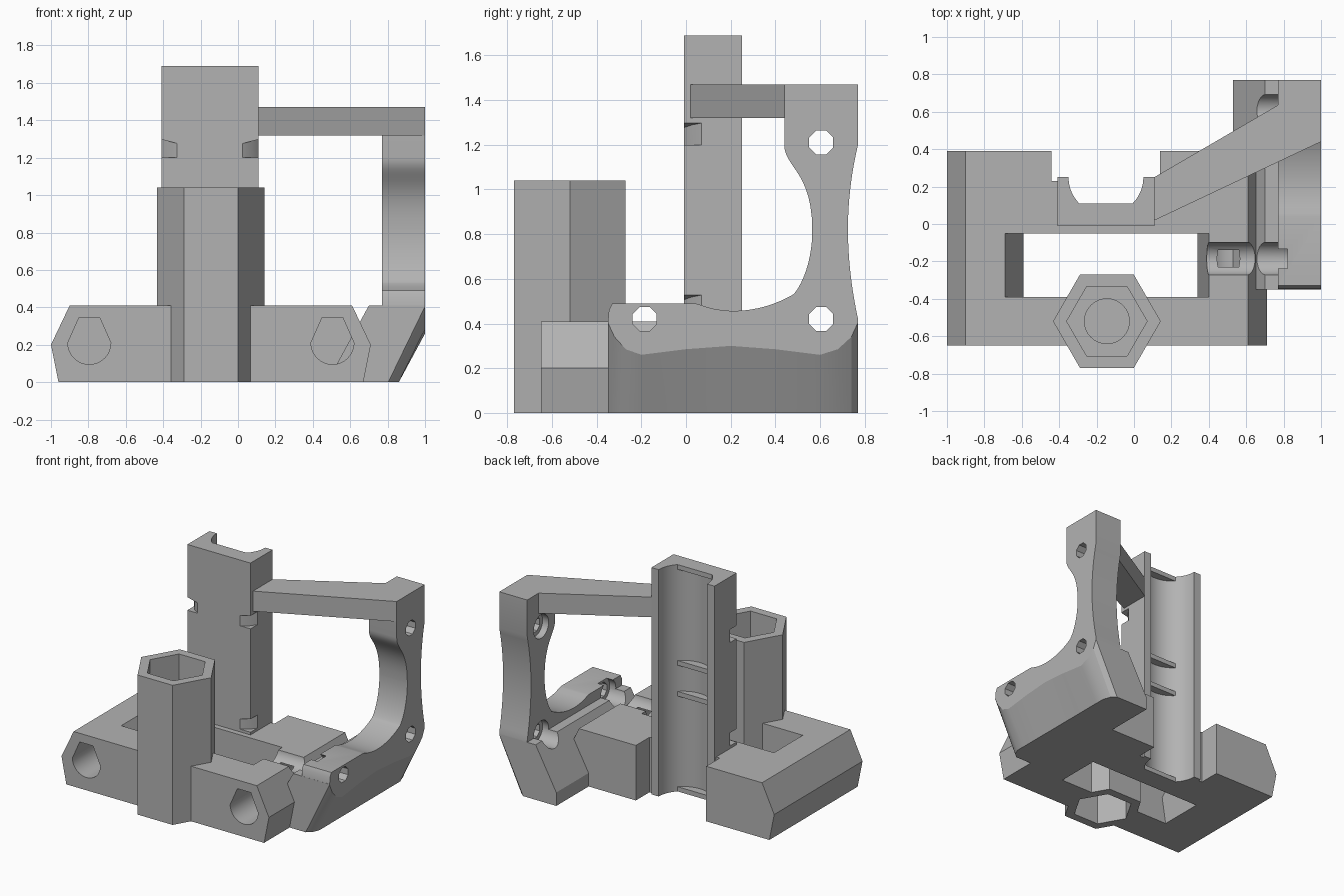
import bpy, bmesh, math
from mathutils import Vector
from mathutils.geometry import interpolate_bezier

cube = bpy.data.objects.get("Cube")
if cube:
    bpy.data.objects.remove(cube, do_unlink=True)

grey = bpy.data.materials.new("plain_grey")
grey.use_nodes = True
grey.diffuse_color = (0.45, 0.45, 0.45, 1)
grey.node_tree.nodes["Principled BSDF"].inputs["Base Color"].default_value = (0.45, 0.45, 0.45, 1)


def loft(name, rings):
    """Closed solid through a list of equal-length rings of 3D points."""
    bm = bmesh.new()
    loops = [[bm.verts.new(p) for p in ring] for ring in rings]
    n = len(loops[0])
    for a, b in zip(loops, loops[1:]):
        for i in range(n):
            j = (i + 1) % n
            bm.faces.new((a[i], a[j], b[j], b[i]))
    bm.faces.new(loops[0])
    bm.faces.new(loops[-1])
    bmesh.ops.recalc_face_normals(bm, faces=bm.faces)
    mesh = bpy.data.meshes.new(name)
    bm.to_mesh(mesh)
    bm.free()
    mesh.materials.append(grey)
    obj = bpy.data.objects.new(name, mesh)
    bpy.context.collection.objects.link(obj)
    return obj


def prism(name, pts, axis, lo, hi):
    """Extrude a 2D outline along one axis."""
    place = {"x": lambda p, t: (t, p[0], p[1]),
             "y": lambda p, t: (p[0], t, p[1]),
             "z": lambda p, t: (p[0], p[1], t)}[axis]
    return loft(name, [[place(p, t) for p in pts] for t in (lo, hi)])


def box(name, x, y, z):
    return prism(name, [(x[0], y[0]), (x[1], y[0]), (x[1], y[1]), (x[0], y[1])], "z", *z)


def ngon(c, r, n, turn=0.0):
    return [(c[0] + r * math.cos(turn + math.tau * i / n),
             c[1] + r * math.sin(turn + math.tau * i / n)) for i in range(n)]


def bezier(a, b, c, d, n=14):
    pts = interpolate_bezier(*[Vector((*p, 0)) for p in (a, b, c, d)], n)
    return [(p.x, p.y) for p in pts]


def cut(cutter, *targets):
    """Subtract a solid from parts, then discard it."""
    cutter.hide_render = True
    for obj in targets:
        mod = obj.modifiers.new("cut", "BOOLEAN")
        mod.operation = "DIFFERENCE"
        mod.solver = "EXACT"
        mod.object = cutter
        bpy.context.view_layer.update()
        deps = bpy.context.evaluated_depsgraph_get()
        mesh = bpy.data.meshes.new_from_object(obj.evaluated_get(deps))
        obj.modifiers.clear()
        obj.data = mesh
    bpy.data.objects.remove(cutter, do_unlink=True)


# Base frame: two rod clamps with faceted sides joined by cross bars
ROD_X, ROD_Z, TOP = (-0.795, 0.505), 0.21, 0.41
SIDE = ((0.165, 0), (0.205, 0.2), (0.105, TOP))
base = prism("base_frame", [(ROD_X[0] - w, z) for w, z in SIDE]
             + [(ROD_X[1] + w, z) for w, z in reversed(SIDE)], "y", -0.65, 0.39)
window = [(ROD_X[0] + w, z) for w, z in SIDE] + [(ROD_X[1] - w, z) for w, z in reversed(SIDE)]
low, high = -0.05, TOP + 0.05
window = [(window[0][0], low)] + window + [(window[-1][0], low)]
window[3:3] = [(window[3][0], high), (window[4][0], high)]
# order: lower left, side, upper left, top, upper right, side, lower right
window = [w for i, w in enumerate(window) if i not in (1, 7)]
window = sorted([w for w in window if w[0] < -0.2], key=lambda w: w[1]) \
    + sorted([w for w in window if w[0] > -0.2], key=lambda w: -w[1])
cut(prism("window_cutter", window, "y", -0.39, -0.05), base)
cut(box("recess_cutter", (-0.44, 0.14), (0.23, 0.6), (-0.1, 0.6)), base)

# Blind rod sockets with flattened roofs
for x in ROD_X:
    r = 0.115
    arc = [(x + r * math.cos(a), ROD_Z + r * math.sin(a))
           for a in [math.pi + math.pi * i / 16 for i in range(17)]]
    cut(prism("rod_cutter", arc + [(x + 0.055, 0.345), (x - 0.055, 0.345)], "y", -0.8, 0.3), base)

# Hexagonal nut tower
NUT = (-0.145, -0.52)
tower = prism("nut_tower", ngon(NUT, 0.288, 6), "z", 0, 1.04)
cut(prism("upper_nut_cutter", ngon(NUT, 0.215, 6), "z", 0.55, 1.2), tower)
cut(prism("screw_cutter", ngon(NUT, 0.12, 32), "z", 0.48, 0.6), tower)
cut(prism("lower_nut_cutter", ngon(NUT, 0.215, 6), "z", -0.1, 0.35), tower, base)

# Bearing holder column with a half-round channel and retaining ribs
BEAR, HEIGHT = (-0.15, 0.25), 1.69
holder = box("bearing_holder", (-0.41, 0.11), (-0.01, 0.25), (0, HEIGHT))
cut(prism("channel_cutter", ngon(BEAR, 0.2, 64), "z", -0.1, 1.9), holder, base)
for z in (0, 0.71, 0.94, HEIGHT - 0.035):
    box("bearing_rib", (-0.30, 0.0), (0.03, 0.11), (z, z + 0.035))

# Tie notches across the front corners of the column
for z in (0.43, 1.2):
    for s in (-1, 1):
        corner = [(-0.15 + s * a, b) for a, b in
                  ((0.17, -0.03), (0.175, -0.01), (0.225, 0.025), (0.26, 0.07), (0.3, 0.07), (0.3, -0.03))]
        notch = loft("notch_cutter", [[(x, y, z) for x, y in corner],
                                      [(x, y, z + 0.075 + 0.25 * max(0, abs(x + 0.15) - 0.17))
                                       for x, y in corner]])
        cut(notch, holder)

# Slanted arm to the motor plate
arm = prism("arm", [(0.10, 0.015), (1.0, 0.44), (1.0, 0.77), (0.10, 0.245)], "z", 1.32, 1.47)

# Motor plate with waisted upright
outline = [(0.44, 1.47)]
outline += bezier((0.44, 1.2), (0.44, 1.1), (0.565, 1.08), (0.565, 0.82))
outline += bezier((0.565, 0.81), (0.565, 0.7), (0.53, 0.59), (0.485, 0.535))
outline += bezier((0.48, 0.53), (0.36, 0.46), (0.2, 0.43), (0.06, 0.485))
outline += [(0.04, 0.49), (-0.33, 0.49), (-0.345, 0.46), (-0.35, 0.4), (0.77, 0.4)]
outline += bezier((0.77, 0.42), (0.71, 0.7), (0.71, 0.95), (0.77, 1.2), 20)
outline += [(0.77, 1.47)]
plate = prism("motor_plate", outline, "x", 0.77, 1.0)

# Sloping foot under the plate, with rounded ends
rings = []
for y, z in ((-0.35, 0.405), (-0.32, 0.34), (-0.27, 0.285), (-0.2, 0.26), (0, 0.285), (0.2, 0.3),
             (0.4, 0.285), (0.6, 0.26), (0.68, 0.285), (0.74, 0.34), (0.77, 0.405)):
    toe = 0.86 - 0.54 * max(0, z - 0.3)
    rings.append([(px, y, pz) for px, pz in
                  ((1, TOP), (1, z), (toe, 0), (0.53, 0), (0.53, 0.1), (0.70, TOP))])
foot = loft("motor_foot", rings)

# Motor screw holes, with wide access bores on the inner side
for y, z, start in ((0.605, 1.21, 0.6), (0.605, 0.42, 0.45), (-0.185, 0.42, 0.355)):
    cut(prism("screw_cutter", ngon((y, z), 0.058, 8, math.pi / 8), "x", 0.75, 1.1), plate, foot)
    parts = (plate,) if z > 1 else (plate, foot, base)
    cut(prism("bore_cutter", ngon((y, z), 0.088, 24), "x", start, 0.82), *parts)

# Smooth curved walls, keep hard edges
bpy.ops.object.select_all(action="DESELECT")
for obj in (base, tower, holder, plate, foot):
    obj.select_set(True)
    bpy.context.view_layer.objects.active = obj
bpy.ops.object.shade_smooth_by_angle(angle=math.radians(25))
